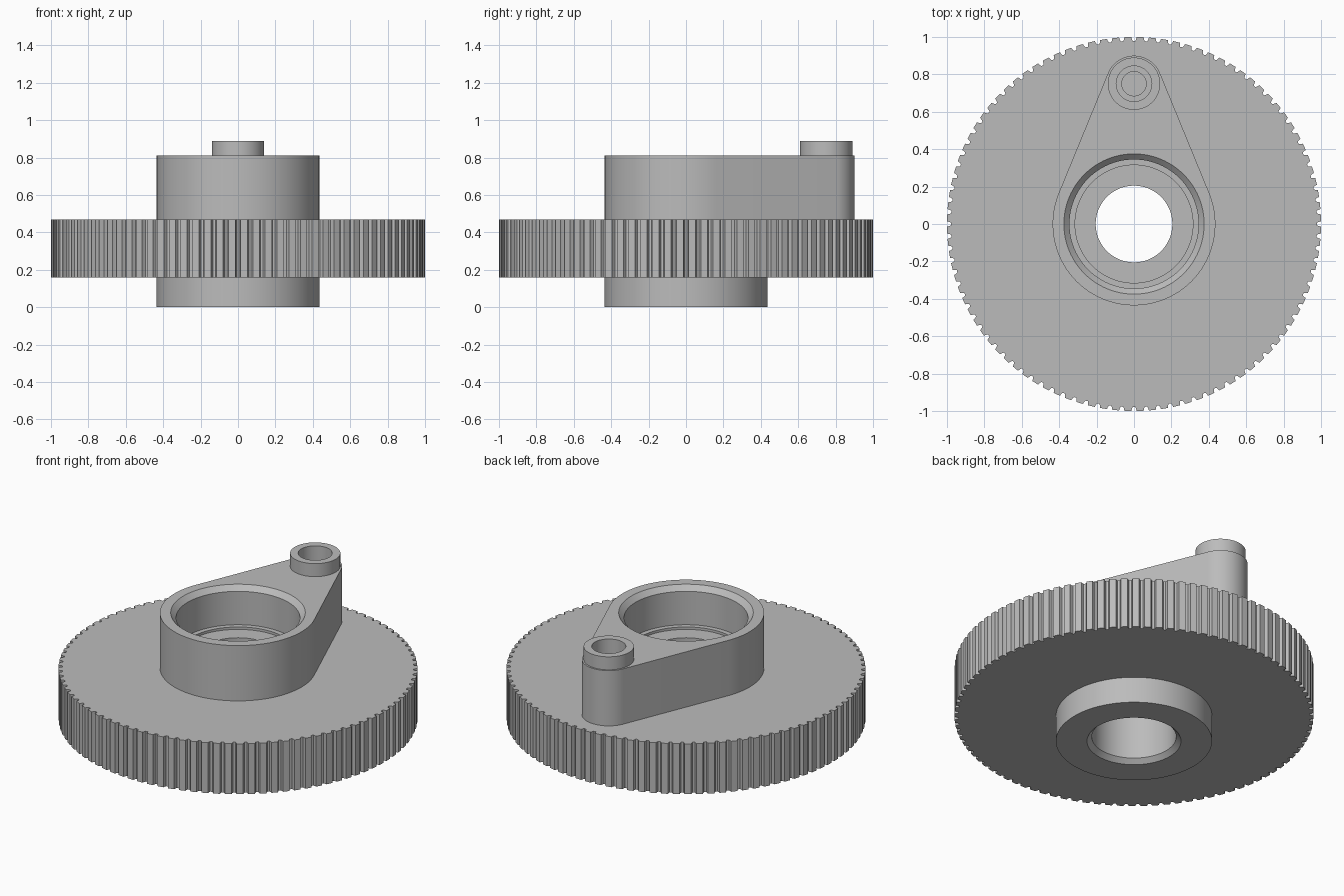
import bpy, bmesh
from math import sin, cos, pi, asin, tau

cube = bpy.data.objects.get("Cube")
if cube:
    bpy.data.objects.remove(cube)

grey = bpy.data.materials.new("machined_grey")
grey.use_nodes = True
grey.diffuse_color = (0.5, 0.5, 0.5, 1)
grey.node_tree.nodes["Principled BSDF"].inputs["Base Color"].default_value = (0.5, 0.5, 0.5, 1)

PIN_Y = 0.75
HUB_R = 0.435


def arc(radius, start, end, steps, y=0):
    return [(radius * cos(start + (end - start) * i / steps),
             y + radius * sin(start + (end - start) * i / steps)) for i in range(steps + 1)]


def circle(radius, steps=96, y=0):
    return arc(radius, 0, tau, steps, y)[:-1]


def new_object(name, bm):
    bmesh.ops.recalc_face_normals(bm, faces=bm.faces)
    mesh = bpy.data.meshes.new(name)
    bm.to_mesh(mesh)
    bm.free()
    mesh.materials.append(grey)
    obj = bpy.data.objects.new(name, mesh)
    bpy.context.collection.objects.link(obj)
    return obj


def loft(name, rings):
    """Skin a stack of (outline, height) rings and cap both ends."""
    bm = bmesh.new()
    loops = [[bm.verts.new((x, y, z)) for x, y in outline] for outline, z in rings]
    for low, high in zip(loops, loops[1:]):
        for i in range(len(low)):
            bm.faces.new((low[i - 1], low[i], high[i], high[i - 1]))
    bm.faces.new(loops[0][::-1])
    bm.faces.new(loops[-1])
    return new_object(name, bm)


def cut(obj, cutters):
    for cutter in cutters:
        mod = obj.modifiers.new("bore", 'BOOLEAN')
        mod.operation = 'DIFFERENCE'
        mod.solver = 'EXACT'
        mod.object = cutter
    bpy.context.view_layer.update()
    graph = bpy.context.evaluated_depsgraph_get()
    mesh = bpy.data.meshes.new_from_object(obj.evaluated_get(graph))
    obj.modifiers.clear()
    obj.data = mesh


# Toothed wheel: flat tips with rounded grooves between them
TEETH = 96
pitch = tau / TEETH
groove = [(-0.5, 1), (-0.22, 1), (-0.17, 0.988), (-0.1, 0.979),
          (0.1, 0.979), (0.17, 0.988), (0.22, 1)]
teeth = [(r * cos((i + t) * pitch), r * sin((i + t) * pitch))
         for i in range(TEETH) for t, r in groove]
gear = loft("toothed_wheel", [(teeth, 0.16), (teeth, 0.47)])

# Lower hub
hub = loft("lower_hub", [(circle(HUB_R), 0), (circle(HUB_R), 0.16)])

# Crank arm: two arcs joined by their tangents
ARM_R = 0.15
lean = asin((HUB_R - ARM_R) / PIN_Y)
outline = arc(HUB_R, pi - lean, tau + lean, 80) + arc(ARM_R, lean, pi - lean, 32, PIN_Y)
arm = loft("crank_arm", [(outline, 0.47), (outline, 0.81)])

# Raised boss at the end of the arm
boss = loft("pin_boss", [(circle(0.14, 64, PIN_Y), 0.81), (circle(0.14, 64, PIN_Y), 0.89)])

# Stepped centre bore with chamfered mouths and a bearing seat
bore_steps = [(0.282, -0.02), (0.235, 0.027), (0.235, 0.33), (0.205, 0.33), (0.205, 0.56),
              (0.315, 0.56), (0.315, 0.575), (0.345, 0.575), (0.345, 0.78), (0.395, 0.83)]
centre_bore = loft("centre_bore_cutter", [(circle(r), z) for r, z in bore_steps])

# Stepped blind hole in the boss
pin_steps = [(0.065, 0.5), (0.065, 0.62), (0.095, 0.62), (0.095, 0.95)]
pin_bore = loft("pin_bore_cutter", [(circle(r, 64, PIN_Y), z) for r, z in pin_steps])

cut(gear, [centre_bore])
cut(hub, [centre_bore])
cut(arm, [centre_bore, pin_bore])
cut(boss, [pin_bore])
for cutter in (centre_bore, pin_bore):
    bpy.data.objects.remove(cutter)

# Smooth round walls, keep machined edges and teeth crisp
bpy.ops.object.select_all(action='DESELECT')
for obj in (gear, hub, arm, boss):
    obj.select_set(True)
bpy.context.view_layer.objects.active = gear
bpy.ops.object.shade_smooth_by_angle(angle=pi / 9)
